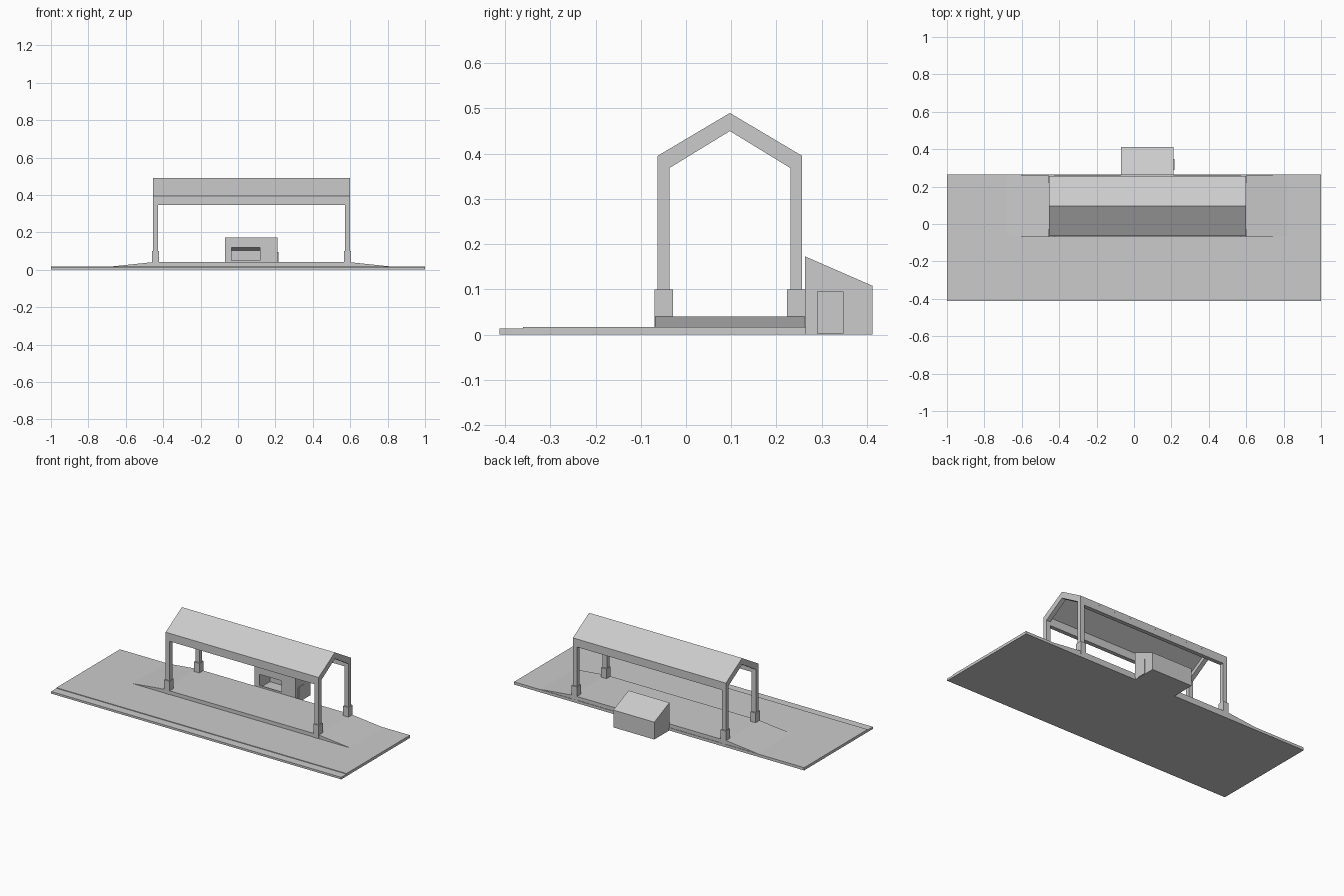
import bpy
import bmesh
from mathutils import Vector

if "Cube" in bpy.data.objects:
    bpy.data.objects.remove(bpy.data.objects["Cube"])

grey = bpy.data.materials.new("light grey")
grey.use_nodes = True
GREY = (0.6, 0.6, 0.6, 1)
grey.diffuse_color = GREY
grey.node_tree.nodes["Principled BSDF"].inputs["Base Color"].default_value = GREY


def prism(name, profile, start, end, axis="x"):
    """Extrude a closed profile: (y, z) along x, or (x, z) along y."""
    place = (lambda p, d: (d, *p)) if axis == "x" else (lambda p, d: (p[0], d, p[1]))
    bm = bmesh.new()
    face = bm.faces.new([bm.verts.new(place(p, start)) for p in profile])
    grown = bmesh.ops.extrude_face_region(bm, geom=[face])["geom"]
    shift = Vector(place((0, 0), end - start))
    bmesh.ops.translate(bm, vec=shift, verts=[v for v in grown if isinstance(v, bmesh.types.BMVert)])
    bmesh.ops.recalc_face_normals(bm, faces=bm.faces)
    mesh = bpy.data.meshes.new(name)
    bm.to_mesh(mesh)
    bm.free()
    mesh.materials.append(grey)
    obj = bpy.data.objects.new(name, mesh)
    bpy.context.scene.collection.objects.link(obj)
    return obj


def box(name, x, y, z):
    return prism(name, [(y[0], z[0]), (y[1], z[0]), (y[1], z[1]), (y[0], z[1])], *x)


def cut(obj, cutter):
    cutter.hide_render = True
    cutter.hide_viewport = True
    mod = obj.modifiers.new("opening", "BOOLEAN")
    mod.operation = "DIFFERENCE"
    mod.solver = "EXACT"
    mod.object = cutter


# Ground slab with a slightly lower strip along the front
prism("ground", [(-.412, 0), (.265, 0), (.265, .017), (-.36, .017), (-.36, .013), (-.412, .013)], -1, 1)

# Raised platform with a ramp at each end
prism("platform", [(-.68, .015), (.82, .015), (.82, .017), (.6, .04), (-.46, .04), (-.68, .017)],
      -.068, .262, "y")

# Gabled end frames: posts and rafters in one outline
RIDGE = .097
outer = [(.16, .04), (.16, .395), (0, .49)]
inner = [(0, .45), (.134, .368), (.134, .04)]
right_half = outer + inner
left_half = [(-y, z) for y, z in reversed(right_half)]
outline = outer[:2] + [(0, .49)] + [(-.16, .395), (-.16, .04), (-.134, .04), (-.134, .368)] + inner
frame_profile = [(RIDGE + y, z) for y, z in outline]
for side, x in (("right", -.455), ("left", .572)):
    prism(side + "_frame", frame_profile, x, x + .028)

# Roof sheet between the frames
roof = [(.16, .395), (0, .49), (-.16, .395), (-.16, .38), (0, .475), (.16, .38)]
prism("roof", [(RIDGE + y, z) for y, z in roof], -.45, .595)

# Eave beams and post footings
for row, s in (("front", -1), ("back", 1)):
    ys = sorted((RIDGE + s * .134, RIDGE + s * .1595))
    box(row + "_eave_beam", (-.45, .595), ys, (.345, .394))
    ys = sorted((RIDGE + s * .126, RIDGE + s * .167))
    for side, x in (("right", -.46), ("left", .568)):
        box(f"{row}_{side}_footing", (x, x + .037), ys, (.016, .1))

# Hollow kiosk with a sloping roof, serving window and door
kiosk = prism("kiosk", [(.263, 0), (.412, 0), (.412, .108), (.263, .173)], -.07, .212)
cut(kiosk, prism("kiosk_cavity", [(.269, .012), (.406, .012), (.406, .104), (.269, .164)], -.064, .206))
cut(kiosk, box("window_cutter", (-.035, .117), (.24, .29), (.05, .12)))
box("kiosk_door", (.211, .216), (.29, .348), (.002, .095))
